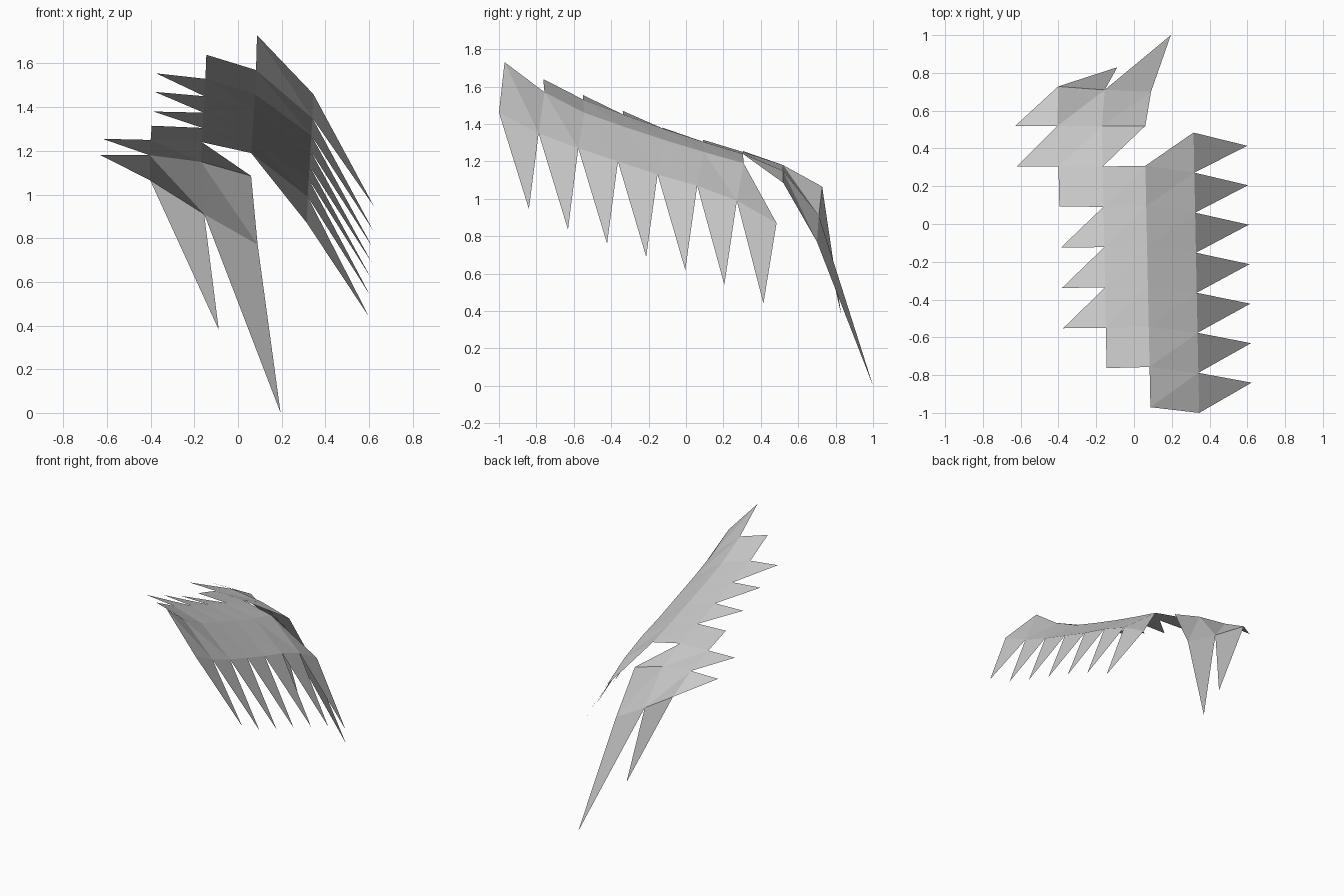
import bpy
import bmesh
from mathutils import Vector

cube = bpy.data.objects.get("Cube")
if cube:
    bpy.data.objects.remove(cube, do_unlink=True)

grey = bpy.data.materials.new("feather grey")
grey.use_nodes = True
colour = (0.6, 0.6, 0.6, 1)
grey.diffuse_color = colour
grey.node_tree.nodes["Principled BSDF"].inputs["Base Color"].default_value = colour


def column(x_first, x_last, y_first, step, heights):
    """Evenly spaced row of points along y, drifting in x, with given heights."""
    n = len(heights) - 1
    return [Vector((x_first + (x_last - x_first) * i / n, y_first + step * i, z))
            for i, z in enumerate(heights)]


def sheet(name, faces):
    """Thin faceted sheet from a list of polygons, facing upward."""
    bm = bmesh.new()
    for points in faces:
        face = bm.faces.new([bm.verts.new(p) for p in points])
        face.normal_update()
        if face.normal.z < 0:
            face.normal_flip()
    bmesh.ops.remove_doubles(bm, verts=bm.verts[:], dist=0.0005)
    mesh = bpy.data.meshes.new(name)
    bm.to_mesh(mesh)
    bm.free()
    mesh.materials.append(grey)
    obj = bpy.data.objects.new(name, mesh)
    bpy.context.collection.objects.link(obj)


def web(left, right):
    """Triangle pairs joining two columns."""
    faces = []
    for i in range(min(len(left), len(right)) - 1):
        faces.append((left[i], right[i], right[i + 1]))
        faces.append((left[i], right[i + 1], left[i + 1]))
    return faces


def spikes(base, tips):
    """One pointed triangle per pair of neighbouring base points."""
    return [(a, tip, b) for a, b, tip in zip(base, base[1:], tips)]


# Lengthwise columns, from the left side to the right side
outer = column(0.345, 0.315, -1.0, 0.212, [1.46, 1.35, 1.27, 1.2, 1.13, 1.07, 0.99, 0.87])
ridge = column(0.087, 0.06, -0.97, 0.213, [1.73, 1.57, 1.46, 1.385, 1.315, 1.25, 1.19])
inner = column(-0.145, -0.17, -0.763, 0.2135, [1.64, 1.53, 1.45, 1.375, 1.305, 1.24, 1.15])
edge = column(-0.395, -0.405, 0.092, 0.2135, [1.315, 1.25, 1.18])

# Drooping rear ends of the columns
inner.append(Vector((-0.155, 0.71, 0.91)))
edge.append(Vector((-0.402, 0.728, 1.065)))
tail_ridge = [Vector((0.06, 0.52, 1.085)), Vector((0.09, 0.70, 0.77))]

# Broad webs
sheet("outer_web", web(ridge, outer) + [(ridge[-1], outer[-2], outer[-1])])
sheet("inner_web", web(inner[:6], ridge[1:]))
sheet("edge_web", web(edge, inner[4:]))
sheet("tail_web", web(inner[6:], tail_ridge) + [(inner[5], tail_ridge[0], inner[6])])

# Pointed feather tips along each side
outer_tips = column(0.623, 0.6, -0.84, 0.209, [0.945, 0.835, 0.76, 0.69, 0.62, 0.54, 0.44])
sheet("outer_feathers", spikes(outer, outer_tips))
inner_tips = column(-0.375, -0.387, -0.552, 0.2135, [1.555, 1.47, 1.38])
sheet("inner_feathers", spikes(inner[1:5], inner_tips))
edge_tips = column(-0.62, -0.63, 0.305, 0.2135, [1.255, 1.18])
sheet("edge_feathers", spikes(edge[1:], edge_tips))

# Long tail feathers hanging at the back
sheet("short_tail_feather", [(edge[-1], inner[-1], Vector((-0.088, 0.83, 0.38)))])
sheet("long_tail_feather", [(inner[-1], tail_ridge[-1], Vector((0.195, 1.0, 0.0)))])
